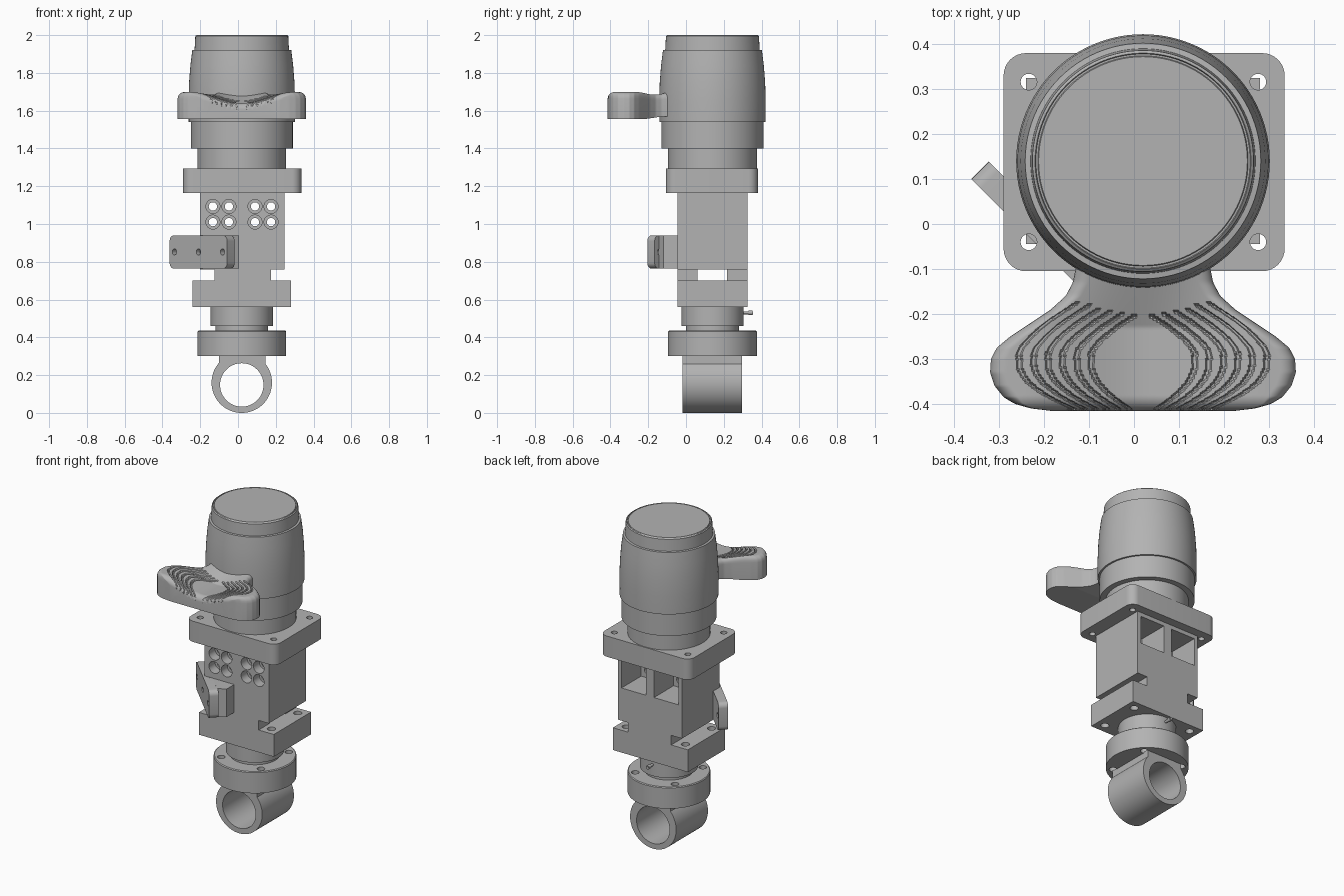
import bpy, bmesh, math
from mathutils import Matrix, Vector

if "Cube" in bpy.data.objects:
    bpy.data.objects.remove(bpy.data.objects["Cube"], do_unlink=True)

CX, CY = 0.02, 0.14  # main vertical axis

metal = bpy.data.materials.new("plain grey")
metal.use_nodes = True
grey = (0.45, 0.45, 0.45, 1)
metal.diffuse_color = grey
metal.node_tree.nodes["Principled BSDF"].inputs["Base Color"].default_value = grey


def finish(name, bm):
    bmesh.ops.recalc_face_normals(bm, faces=bm.faces)
    me = bpy.data.meshes.new(name)
    bm.to_mesh(me)
    bm.free()
    ob = bpy.data.objects.new(name, me)
    bpy.context.collection.objects.link(ob)
    me.materials.append(metal)
    return ob


def box(name, x, y, z, corner=0):
    bm = bmesh.new()
    bmesh.ops.create_cube(bm, size=1)
    for v in bm.verts:
        v.co = [(a + b) / 2 + c * (b - a) for c, (a, b) in zip(v.co, (x, y, z))]
    if corner:
        up = [e for e in bm.edges if abs(e.verts[0].co.z - e.verts[1].co.z) > 0.01]
        bmesh.ops.bevel(bm, geom=up, offset=corner, segments=8, affect='EDGES', profile=0.5)
    return finish(name, bm)


def rod(name, centre, axis, r, length, sides=32):
    bm = bmesh.new()
    turn = Vector(axis).to_track_quat('Z', 'Y').to_matrix().to_4x4()
    bmesh.ops.create_cone(bm, cap_ends=True, segments=sides, radius1=r, radius2=r,
                          depth=length, matrix=Matrix.Translation(centre) @ turn)
    return finish(name, bm)


def lathe(name, profile, sides=96):
    """Closed solid of revolution about the main axis."""
    bm = bmesh.new()
    rings = []
    for r, z in profile:
        rings.append([bm.verts.new((CX + r * math.cos(2 * math.pi * i / sides),
                                    CY + r * math.sin(2 * math.pi * i / sides), z))
                      for i in range(sides)])
    for a, b in zip(rings, rings[1:]):
        for i in range(sides):
            j = (i + 1) % sides
            bm.faces.new((a[i], a[j], b[j], b[i]))
    bm.faces.new(rings[0])
    bm.faces.new(rings[-1])
    return finish(name, bm)


def prism(name, outline, z0, z1):
    bm = bmesh.new()
    low = bm.faces.new([bm.verts.new((x, y, z0)) for x, y in outline])
    top = bmesh.ops.extrude_face_region(bm, geom=[low])["geom"]
    for v in top:
        if isinstance(v, bmesh.types.BMVert):
            v.co.z = z1
    return finish(name, bm)


def cut(ob, cutters):
    for c in cutters:
        m = ob.modifiers.new("cut", 'BOOLEAN')
        m.operation, m.solver, m.object = 'DIFFERENCE', 'EXACT', c
    bpy.context.view_layer.update()
    solid = ob.evaluated_get(bpy.context.evaluated_depsgraph_get())
    me = bpy.data.meshes.new_from_object(solid)
    ob.modifiers.clear()
    ob.data = me
    for c in cutters:
        bpy.data.objects.remove(c, do_unlink=True)
    return ob


def clamp(t):
    return max(0.0, min(1.0, t))


parts = []

# Head: barrel with a capped top, and the neck under it
parts.append(lathe("barrel_head", [
    (0.235, 1.29), (0.235, 1.40), (0.27, 1.40), (0.27, 1.54), (0.281, 1.54), (0.282, 1.65),
    (0.279, 1.75), (0.272, 1.84), (0.262, 1.92), (0.25, 1.922), (0.246, 1.995),
    (0.24, 2.0), (0.238, 1.995), (0.234, 1.995), (0.232, 2.0)]))

# Upper mounting plate with corner holes
plate = box("upper_plate", (-0.29, 0.335), (-0.105, 0.38), (1.165, 1.295), 0.05)
parts.append(cut(plate, [rod("hole", (x, y, 1.23), (0, 0, 1), 0.018, 0.3)
                         for x in (-0.234, 0.276) for y in (-0.04, 0.316)]))

# Body block: stepped front holes that open into two rear pockets
body = box("body_block", (-0.2, 0.245), (-0.045, 0.325), (0.76, 1.165))
cutters = [box("pocket", x, (0.13, 0.4), (0.965, 1.14)) for x in ((-0.175, -0.005), (0.05, 0.22))]
for x in (-0.133, -0.048, 0.09, 0.175):
    for z in (1.01, 1.093):
        cutters.append(rod("bore", (x, -0.045, z), (0, 1, 0), 0.037, 0.12))
        cutters.append(rod("hole", (x, 0.05, z), (0, 1, 0), 0.022, 0.4))
parts.append(cut(body, cutters))

# Two webs join the body to the lower flange
for name, y in (("front_web", (-0.045, 0.06)), ("rear_web", (0.217, 0.325))):
    parts.append(box(name, (-0.125, 0.175), y, (0.69, 0.77)))
flange = box("lower_flange", (-0.24, 0.28), (-0.045, 0.325), (0.56, 0.70))
parts.append(cut(flange, [rod("hole", (x, y, 0.63), (0, 0, 1), 0.024, 0.3)
                          for x in (-0.185, 0.225) for y in (0.01, 0.27)]))

# Collar and round disc with bolt holes
parts.append(lathe("collar", [(0.14, 0.42), (0.14, 0.46), (0.165, 0.46), (0.165, 0.565)]))
disc = lathe("swivel_disc", [(0.235, 0.30), (0.235, 0.43), (0.23, 0.435)])
holes = []
for k in range(4):
    a = math.radians(45 + 90 * k)
    holes.append(rod("hole", (CX + 0.195 * math.cos(a), CY + 0.195 * math.sin(a), 0.37),
                     (0, 0, 1), 0.022, 0.3))
parts.append(cut(disc, holes))
parts.append(rod("rear_pin", (0.02, 0.325, 0.53), (0, 1, 0), 0.008, 0.06))
parts.append(rod("rear_pin_head", (0.02, 0.342, 0.53), (0, 1, 0), 0.012, 0.02))

# Eye ring and its stem
parts.append(cut(rod("eye_ring", (CX, CY, 0.16), (0, 1, 0), 0.16, 0.315, 72),
                 [rod("hole", (CX, CY, 0.148), (0, 1, 0), 0.115, 1, 72)]))
parts.append(cut(box("eye_stem", (-0.1, 0.145), (-0.018, 0.297), (0.16, 0.305)),
                 [rod("hole", (CX, CY, 0.16), (0, 1, 0), 0.14, 1, 72)]))

# Side bracket: slanted rounded plate with three holes, and a wedge to the body
bm = bmesh.new()
bmesh.ops.create_cube(bm, size=1)
bmesh.ops.scale(bm, vec=(0.431, 0.055, 0.175), verts=bm.verts)
ends = [e for e in bm.edges if abs(e.verts[0].co.y - e.verts[1].co.y) > 0.01]
bmesh.ops.bevel(bm, geom=ends, offset=0.03, segments=6, affect='EDGES', profile=0.5)
slant = Matrix.Translation((-0.19, -0.033, 0.852)) @ Matrix.Rotation(math.radians(-45), 4, 'Z')
bmesh.ops.transform(bm, matrix=slant, verts=bm.verts)
bracket = finish("bracket_plate", bm)
parts.append(cut(bracket, [rod("hole", slant @ Vector((s, 0, 0)), (1, 1, 0), 0.016, 0.15)
                           for s in (-0.18, 0, 0.18)]))
parts.append(prism("bracket_wedge", [(-0.19, -0.04), (-0.13, -0.06), (-0.045, -0.145),
                                     (0.005, -0.12), (0.005, -0.04)], 0.765, 0.94))

# Thumb lever: flared paddle, dished top with curved grooves
HALF = [(-0.416, 0.20), (-0.41, 0.25), (-0.40, 0.285), (-0.385, 0.31), (-0.36, 0.33),
        (-0.33, 0.34), (-0.30, 0.338), (-0.275, 0.325), (-0.25, 0.295), (-0.22, 0.25),
        (-0.19, 0.205), (-0.16, 0.172), (-0.13, 0.156), (-0.10, 0.15), (0, 0.15)]
FRONT = HALF[0][0]


def half_width(y):
    for (y0, w0), (y1, w1) in zip(HALF, HALF[1:]):
        if y <= y1:
            return w0 + (w1 - w0) * (y - y0) / (y1 - y0)


def lever_top(u, y, w):
    t = clamp(u / 0.27)
    wing = t * t * (3 - 2 * t)
    back = clamp((y + 0.23) / 0.13)
    z = 1.64 + 0.058 * wing + back * (0.055 * (1 - wing))
    edge = clamp(min(w - u, y - FRONT) / 0.035)
    z -= 0.035 * (1 - math.sqrt(1 - (1 - edge) ** 2))
    for k in range(6):
        far, start, end = 0.115 + 0.032 * k, 0.02 + 0.025 * k, 0.03 + 0.025 * k
        y0 = -0.205 + 0.006 * k
        x = far - (far - start) * clamp((y + 0.29) / (y0 + 0.29)) ** 1.5
        x -= (far - end) * clamp((-0.31 - y) / 0.1) ** 2
        if y < y0 and abs(u - x) < 0.005:
            z -= 0.007
    return z


bm = bmesh.new()
ROWS, COLS = 100, 200
top, low = [], []
for i in range(ROWS + 1):
    y = FRONT + 0.376 * (i / ROWS) ** 1.5
    w = half_width(y)
    xs = [w * (2 * j / COLS - 1) for j in range(COLS + 1)]
    top.append([bm.verts.new((CX + x, y, lever_top(abs(x), y, w))) for x in xs])
    z = 1.555 + 0.015 * clamp((y + 0.22) / 0.1)
    low.append([bm.verts.new((CX + x, y, z)) for x in (xs[0], xs[-1])])
for i in range(ROWS):
    for j in range(COLS):
        bm.faces.new((top[i][j], top[i][j + 1], top[i + 1][j + 1], top[i + 1][j]))
    bm.faces.new((low[i][0], low[i + 1][0], low[i + 1][1], low[i][1]))
    for s in (0, -1):
        bm.faces.new((low[i][s], low[i + 1][s], top[i + 1][s], top[i][s]))
for s in (0, -1):
    bm.faces.new([low[s][0]] + top[s] + [low[s][1]])
parts.append(finish("thumb_lever", bm))

# Smooth round faces, keep hard edges
bpy.ops.object.select_all(action='DESELECT')
for ob in parts:
    ob.select_set(True)
bpy.context.view_layer.objects.active = parts[0]
bpy.ops.object.shade_smooth_by_angle(angle=math.radians(30))
